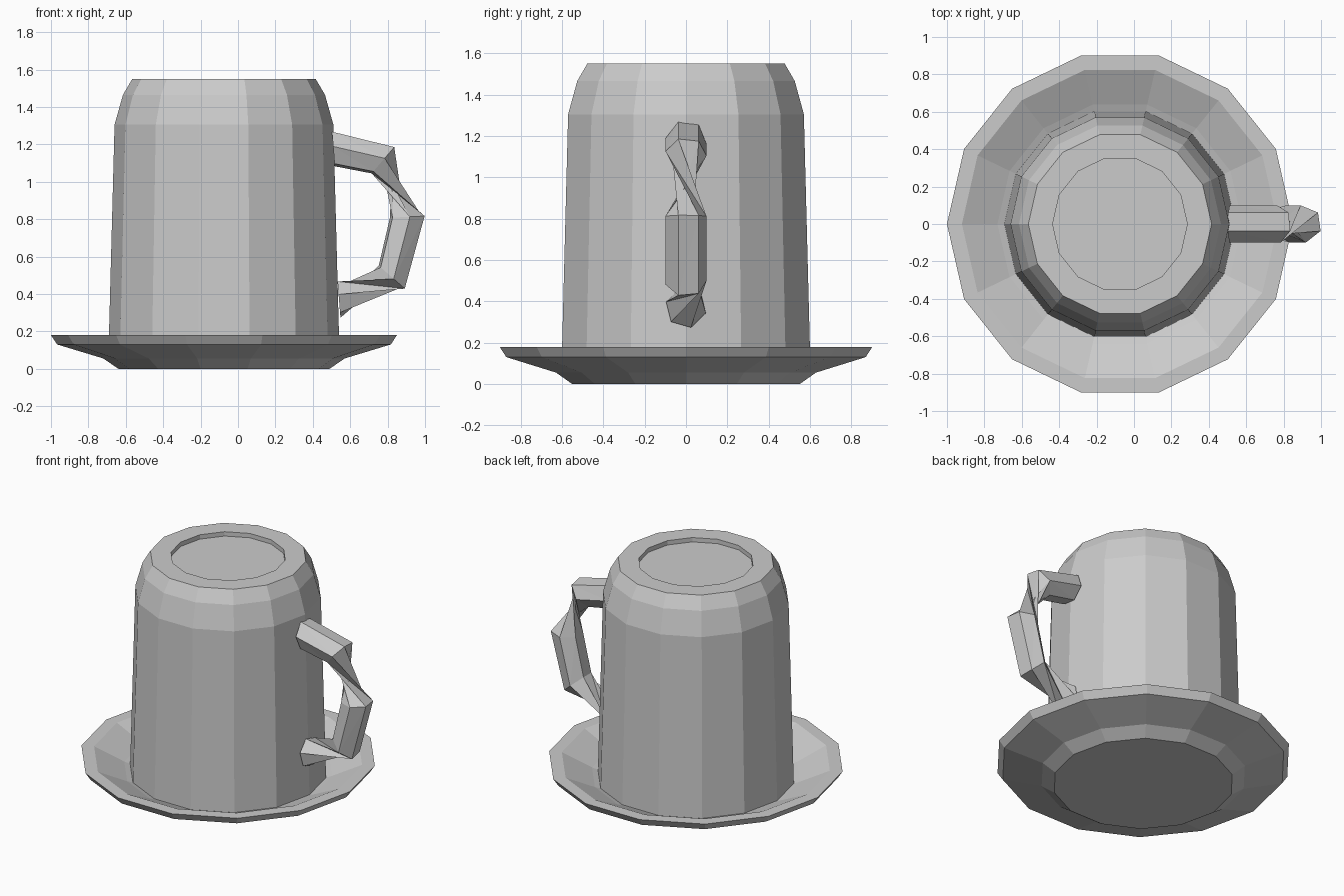
import bpy
import bmesh
from math import sin, cos, pi, radians
from mathutils import Vector

if "Cube" in bpy.data.objects:
    bpy.data.objects.remove(bpy.data.objects["Cube"])

SIDES = 14
CX = -0.075  # shared axis of cup and saucer


def finish(name, bm):
    bmesh.ops.recalc_face_normals(bm, faces=bm.faces)
    mesh = bpy.data.meshes.new(name)
    bm.to_mesh(mesh)
    bm.free()
    obj = bpy.data.objects.new(name, mesh)
    bpy.context.collection.objects.link(obj)
    return obj


def lathe(name, profile):
    """Closed body from (radius, z) rings; first and last radius are on the axis."""
    bm = bmesh.new()
    rings = []
    for r, z in profile:
        if r == 0:
            rings.append([bm.verts.new((CX, 0, z))] * SIDES)
        else:
            rings.append([bm.verts.new((CX + r * cos(2 * pi * i / SIDES),
                                        r * sin(2 * pi * i / SIDES), z))
                          for i in range(SIDES)])
    for a, b in zip(rings, rings[1:]):
        for i in range(SIDES):
            j = (i + 1) % SIDES
            bm.faces.new(list(dict.fromkeys((a[i], a[j], b[j], b[i]))))
    return finish(name, bm)


# Saucer: underside, flat rim, then the dished inside
lathe("saucer", [(0, 0), (0.565, 0), (0.645, 0.055), (0.892, 0.13),
                 (0.925, 0.18), (0.845, 0.18), (0.655, 0.09),
                 (0.575, 0.06), (0, 0.06)])

# Upside-down cup: recessed foot, rounded shoulder, wall, rim and hollow inside
lathe("cup", [(0, 1.52), (0.36, 1.52), (0.36, 1.55), (0.49, 1.55),
              (0.54, 1.465), (0.585, 1.305), (0.618, 0.065),
              (0.565, 0.065), (0.535, 1.29), (0.46, 1.44), (0, 1.44)])

# Handle: six-sided sections (centre x, z), outward direction (x, z), twist
sections = [((0.51, 1.175), (-0.08, 1), -8),
            ((0.775, 1.115), (0.65, 0.76), -8),
            ((0.905, 0.812), (1, 0.05), 172),
            ((0.822, 0.49), (0.75, -0.66), 172),
            ((0.54, 0.37), (0.08, -1), 256)]
bm = bmesh.new()
rings = []
for (x, z), (ex, ez), turn in sections:
    out = Vector((ex, 0, ez)).normalized()
    ring = []
    for i in range(6):
        a = radians(turn + 60 * i)
        ring.append(bm.verts.new(Vector((x, 0, z))
                                 + 0.1 * (cos(a) * Vector((0, 1, 0)) + sin(a) * out)))
    rings.append(ring)
for a, b in zip(rings, rings[1:]):
    for i in range(6):
        j = (i + 1) % 6
        bm.faces.new((a[i], a[j], b[j]))
        bm.faces.new((a[i], b[j], b[i]))
bm.faces.new(rings[0])
bm.faces.new(rings[-1])
finish("handle", bm)
